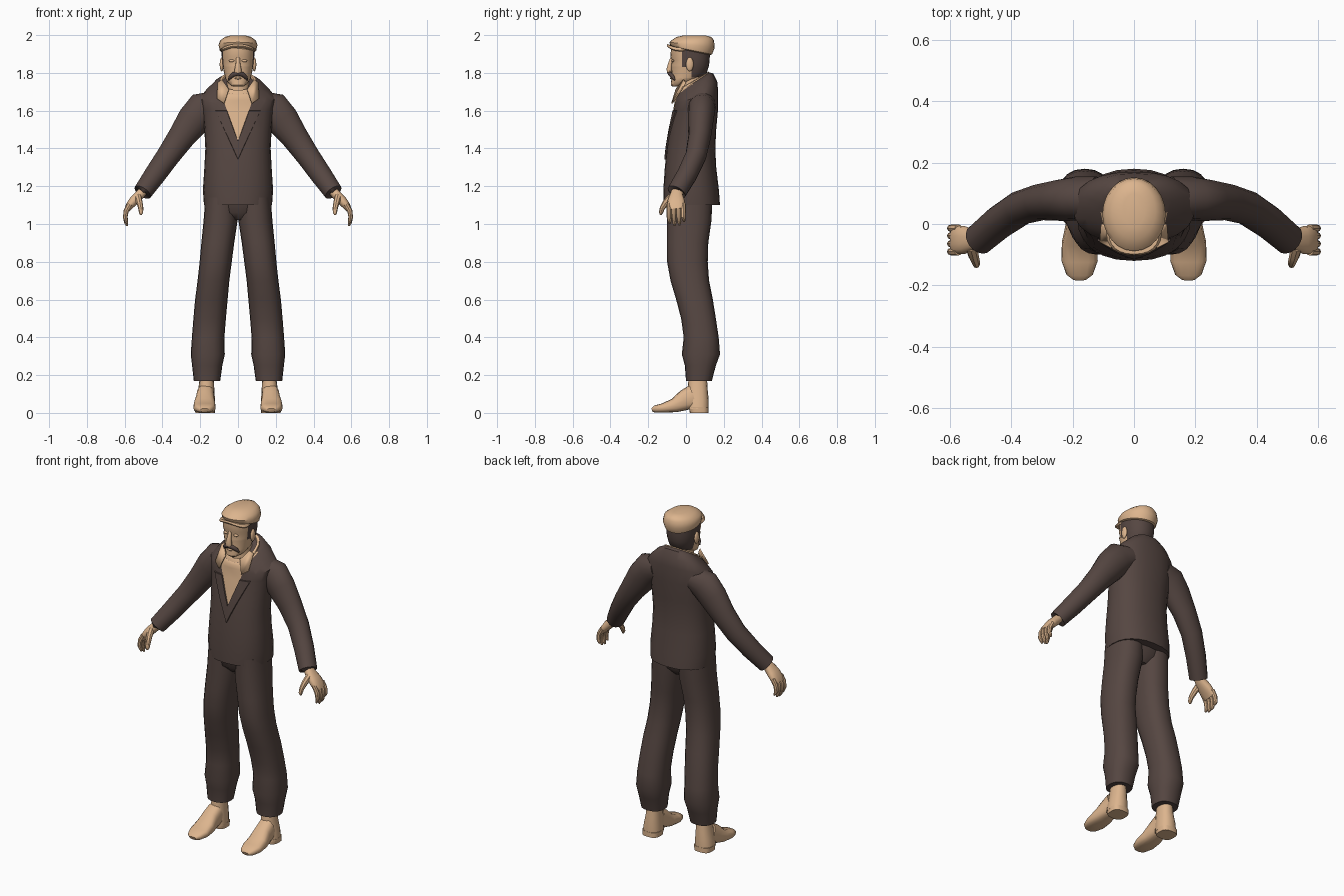
import bpy, bmesh, math
from mathutils import Vector


def material(name, rgb):
    m = bpy.data.materials.new(name)
    m.diffuse_color = (*rgb, 1)
    return m


BROWN = material("dark brown cloth", (0.092, 0.062, 0.054))
TAN = material("warm tan", (0.72, 0.46, 0.27))


def finish(name, bm, mats, mirror=False, angle=40):
    bmesh.ops.recalc_face_normals(bm, faces=bm.faces[:])
    me = bpy.data.meshes.new(name)
    bm.to_mesh(me)
    bm.free()
    for m in mats:
        me.materials.append(m)
    ob = bpy.data.objects.new(name, me)
    bpy.context.collection.objects.link(ob)
    bpy.ops.object.select_all(action='DESELECT')
    ob.select_set(True)
    bpy.context.view_layer.objects.active = ob
    bpy.ops.object.shade_smooth_by_angle(angle=math.radians(angle))
    if mirror:
        ob.modifiers.new("mirror", 'MIRROR')
    return ob


def unit(a, p):
    """Point on a superellipse of power p."""
    c, s = math.cos(a), math.sin(a)
    f = lambda v: math.copysign(abs(v) ** (2 / p), v)
    return f(c), f(s)


def skin_rings(rings, caps=True):
    bm = bmesh.new()
    vs = [[bm.verts.new(p) for p in r] for r in rings]
    n = len(vs[0])
    for a, b in zip(vs, vs[1:]):
        for i in range(n):
            j = (i + 1) % n
            bm.faces.new((a[i], a[j], b[j], b[i]))
    if caps:
        bm.faces.new(vs[0])
        bm.faces.new(vs[-1])
    return bm


def stack(rows, n=24, p=2.3, caps=True):
    """Level rings: (z, x centre, half width, front y, back y, tilt)."""
    rings = []
    for z, cx, rx, f, b, tilt in rows:
        cy, ry, ring = (f + b) / 2, (b - f) / 2, []
        for i in range(n):
            u, v = unit(math.tau * i / n, p)
            ring.append((cx + rx * u, cy + ry * v, z + tilt * ry * v))
        rings.append(ring)
    return skin_rings(rings, caps)


def tube(pts, n=16, p=2, side=(0, 1, 0)):
    """Rings square to a path: (x, y, z, radius along side, other radius)."""
    rings = []
    c = [Vector(q[:3]) for q in pts]
    for k, q in enumerate(pts):
        t = (c[min(k + 1, len(c) - 1)] - c[max(k - 1, 0)]).normalized()
        u = Vector(side)
        u = (u - t * u.dot(t)).normalized()
        w = t.cross(u)
        ring = []
        for i in range(n):
            a, b = unit(math.tau * i / n, p)
            ring.append(c[k] + u * a * q[3] + w * b * q[4])
        rings.append(ring)
    return skin_rings(rings)


def cut(bm, co, no, test=lambda c: True):
    faces = [f for f in bm.faces if test(f.calc_center_median())]
    geom = faces + list({e for f in faces for e in f.edges}) + list({v for f in faces for v in f.verts})
    bmesh.ops.bisect_plane(bm, geom=geom, plane_co=co, plane_no=no, dist=1e-5)


def ball(name, loc, size, mat, mirror=False):
    bm = bmesh.new()
    bmesh.ops.create_uvsphere(bm, u_segments=16, v_segments=10, radius=1)
    for v in bm.verts:
        v.co = Vector([v.co[i] * size[i] + loc[i] for i in range(3)])
    return finish(name, bm, [mat], mirror)


# Jacket body, with the shirt opening and lapels cut into the front
bm = stack([(1.10, 0, .165, -.105, .165, 0), (1.10, 0, .18, -.12, .18, 0), (1.18, 0, .186, -.12, .174, 0),
            (1.30, 0, .178, -.112, .16, 0), (1.40, 0, .173, -.102, .155, 0), (1.50, 0, .178, -.087, .16, 0),
            (1.60, 0, .188, -.07, .17, .1), (1.67, 0, .198, -.062, .17, .3),
            (1.705, 0, .165, -.062, .165, .45), (1.735, 0, .125, -.06, .145, .6),
            (1.745, 0, .10, -.052, .125, .65)])
for s in (1, -1):
    def front(c, s=s):
        return c.y < .03 and c.x * s > 0 and c.z > 1.3
    cut(bm, (0, 0, 1.44), (-2.77 * s, 0, 1), front)
    cut(bm, (0, 0, 1.34), (-2.2 * s, 0, 1), front)
    cut(bm, (0, 0, 1.60), (0, 0, 1), front)
lapels = []
for f in bm.faces:
    c = f.calc_center_median()
    if c.y < .03 and abs(f.normal.z) < .98:
        if c.z > 1.44 + 2.77 * abs(c.x):
            f.material_index = 1
        elif 1.34 + 2.2 * abs(c.x) < c.z < 1.60:
            lapels.append(f)
bmesh.ops.recalc_face_normals(bm, faces=bm.faces[:])
bmesh.ops.inset_region(bm, faces=lapels, thickness=.002, depth=.007)
finish("jacket", bm, [BROWN, TAN])

# Sleeves
finish("sleeve", tube([(.12, .085, 1.635, .07, .07), (.185, .083, 1.61, .072, .092), (.235, .078, 1.55, .068, .088),
                       (.30, .072, 1.46, .06, .072), (.37, .052, 1.36, .056, .062), (.44, .005, 1.26, .054, .057),
                       (.505, -.05, 1.168, .052, .05), (.505, -.05, 1.168, .038, .036)]), [BROWN], True)

# Trousers
finish("trouser_leg", stack([(1.14, .088, .085, -.10, .14, 0), (1.02, .092, .09, -.10, .135, 0),
                             (.90, .107, .087, -.10, .118, 0), (.80, .118, .085, -.10, .115, 0),
                             (.70, .13, .084, -.082, .122, 0), (.60, .141, .086, -.052, .142, 0),
                             (.50, .150, .086, -.026, .158, 0), (.40, .158, .086, -.012, .173, 0),
                             (.31, .16, .09, -.022, .18, 0), (.25, .163, .08, -.006, .158, 0),
                             (.17, .164, .07, 0, .137, 0), (.17, .164, .05, .015, .12, 0)], 20), [BROWN], True)
finish("trouser_seat", stack([(1.02, 0, .05, -.05, .09, 0), (1.06, 0, .14, -.09, .125, 0),
                              (1.14, 0, .17, -.10, .14, 0)], 20), [BROWN])

# Shoes: foot, ankle and heel
finish("shoe_foot", tube([(.177, -.18, .014, .022, .010), (.177, -.165, .020, .043, .019),
                          (.177, -.12, .026, .059, .025), (.177, -.06, .040, .058, .038),
                          (.175, -.01, .066, .049, .054), (.173, .04, .085, .046, .065)],
                         16, 2.8, (1, 0, 0)), [TAN], True)
finish("shoe_ankle", stack([(.02, .174, .054, .005, .12, 0), (.07, .172, .050, .005, .12, 0),
                            (.12, .168, .043, .008, .115, 0), (.20, .165, .036, .015, .11, 0)], 16), [TAN], True)
finish("shoe_heel", stack([(0, .174, .052, .02, .12, 0), (.03, .174, .054, .015, .12, 0)], 16, 3), [TAN], True)

# Hands: palm, four fingers and a thumb
finish("palm", tube([(.49, -.04, 1.19, .03, .024), (.52, -.05, 1.155, .034, .026), (.55, -.052, 1.125, .045, .026),
                     (.575, -.052, 1.095, .047, .021), (.587, -.05, 1.075, .042, .015)], 14, 2.4), [TAN], True)
for i, y in enumerate((-.09, -.064, -.038, -.014)):
    drop = (.012, 0, .004, .022)[i]
    finish("finger_%d" % (i + 1), tube([(.572, y, 1.105, .013, .014), (.592, y, 1.07, .013, .014),
                                        (.597, y, 1.035, .012, .012),
                                        (.592, y + .003, 1.005 + drop, .010, .010),
                                        (.586, y + .004, .99 + drop, .005, .005)], 8), [TAN], True)
finish("thumb", tube([(.53, -.075, 1.145, .019, .02), (.522, -.105, 1.115, .017, .018), (.515, -.125, 1.085, .014, .014),
                      (.513, -.133, 1.06, .011, .011), (.515, -.133, 1.048, .005, .005)], 8, 2, (1, 0, 0)), [TAN], True)

# Neck and shirt collar
finish("neck", stack([(1.64, 0, .065, -.035, .10, .5), (1.72, 0, .058, -.03, .09, .4),
                      (1.80, 0, .058, -.03, .09, 0)], 16), [TAN])
finish("shirt_collar_band", stack([(1.73, 0, .104, -.056, .125, .65), (1.752, 0, .098, -.05, .122, .65),
                                   (1.755, 0, .085, -.042, .112, .6), (1.72, 0, .075, -.035, .105, .6)],
                                  20, 2.2, False), [TAN])
bm = bmesh.new()
bm.faces.new([bm.verts.new(p) for p in ((.05, -.055, 1.715), (.085, -.015, 1.765), (.108, -.005, 1.75),
                                        (.112, -.06, 1.665), (.075, -.078, 1.64))])
flap = finish("shirt_collar_flap", bm, [TAN], True)
flap.modifiers.new("thickness", 'SOLIDIFY').thickness = .008

# Head, with hair and sideburns bounded by straight cuts
bm = stack([(1.728, 0, .028, -.072, -.02, 0), (1.742, 0, .048, -.08, .035, .1), (1.77, 0, .066, -.078, .085, .1),
            (1.80, 0, .074, -.076, .11, 0), (1.84, 0, .082, -.079, .122, 0), (1.868, 0, .085, -.074, .125, 0),
            (1.885, 0, .086, -.083, .126, 0), (1.94, 0, .088, -.078, .126, 0)], 24, 2.2)
for co, no in (((0, .03, 0), (0, 1, 0)), ((0, -.02, 0), (0, 1, 0)), ((0, 0, 1.83), (0, 0, 1)), ((0, 0, 1.775), (0, 0, 1))):
    cut(bm, co, no)
for f in bm.faces:
    c = f.calc_center_median()
    if (c.z > 1.775 and c.y > .03) or (c.z > 1.83 and c.y > -.02):
        f.material_index = 1
finish("head", bm, [TAN, BROWN])
ball("ear", (.086, .02, 1.845), (.011, .02, .037), TAN, True)

# Face details
finish("nose", tube([(0, -.074, 1.882, .010, .008), (0, -.083, 1.85, .012, .012), (0, -.089, 1.82, .018, .015),
                     (0, -.087, 1.806, .019, .015), (0, -.08, 1.799, .010, .008)], 10, 2, (1, 0, 0)), [TAN])
ball("eyelid", (.034, -.069, 1.864), (.016, .008, .007), TAN, True)
ball("lower_lip", (0, -.078, 1.772), (.018, .008, .006), TAN)
finish("moustache", tube([(0, -.086, 1.797, .012, .012), (.022, -.083, 1.793, .010, .013),
                          (.04, -.07, 1.779, .010, .011), (.05, -.06, 1.762, .004, .004)], 10), [BROWN], True)

# Flat cap with a short visor
finish("cap", stack([(1.915, 0, .088, -.075, .128, -.2), (1.92, 0, .097, -.082, .138, -.2),
                     (1.948, 0, .103, -.088, .152, -.12), (1.972, 0, .094, -.078, .148, 0),
                     (1.99, 0, .07, -.05, .135, 0), (1.999, 0, .035, -.01, .10, 0)], 24, 2), [TAN])
bm = stack([(1.936, 0, .086, -.095, .04, 0), (1.944, 0, .09, -.102, .04, 0), (1.954, 0, .082, -.098, .04, 0)], 24, 2.3)
for v in bm.verts:
    v.co.z -= 3 * v.co.x ** 2
finish("cap_visor", bm, [TAN])
